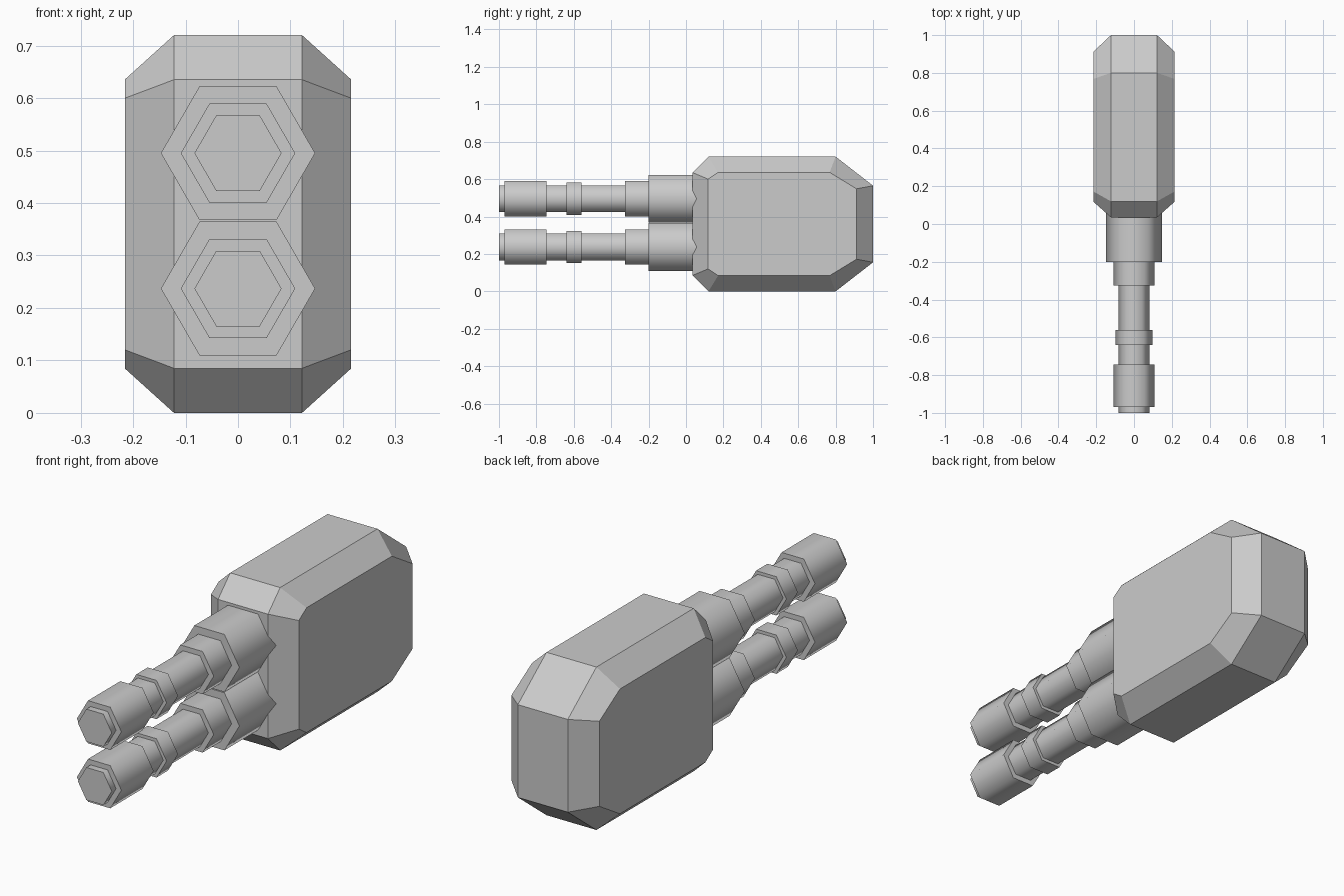
import bpy, bmesh, math

cube = bpy.data.objects.get("Cube")
if cube:
    bpy.data.objects.remove(cube, do_unlink=True)

grey = bpy.data.materials.new("plain grey")
grey.use_nodes = True
grey.diffuse_color = (0.6, 0.6, 0.6, 1)
grey.node_tree.nodes["Principled BSDF"].inputs["Base Color"].default_value = (0.6, 0.6, 0.6, 1)


def finish(bm, name):
    bmesh.ops.recalc_face_normals(bm, faces=bm.faces)
    mesh = bpy.data.meshes.new(name)
    bm.to_mesh(mesh)
    bm.free()
    mesh.materials.append(grey)
    obj = bpy.data.objects.new(name, mesh)
    bpy.context.collection.objects.link(obj)
    return obj


def bridge(bm, a, b):
    n = len(a)
    for i in range(n):
        bm.faces.new((a[i], a[(i + 1) % n], b[(i + 1) % n], b[i]))


# Chamfered housing: wide central outline narrowing to a smaller flat on each side
MID = 0.36
core = [(0.035, 0.275), (0.12, 0.36), (0.80, 0.36), (1.0, 0.205)]
flat = [(0.118, 0.24), (0.172, 0.276), (0.768, 0.276), (0.912, 0.188)]


def outline(bm, x, half):
    pts = half + [(y, -z) for y, z in reversed(half)]
    return [bm.verts.new((x, y, MID + z)) for y, z in pts]


bm = bmesh.new()
rings = [outline(bm, x, p) for x, p in
         ((-0.215, flat), (-0.122, core), (0.122, core), (0.215, flat))]
for a, b in zip(rings, rings[1:]):
    bridge(bm, a, b)
bm.faces.new(rings[0])
bm.faces.new(rings[-1])
finish(bm, "housing")

# Stepped six-sided barrels: (start y, end y, radius) from muzzle to base
steps = [(-1.0, -0.97, 0.083), (-0.97, -0.745, 0.109), (-0.745, -0.64, 0.083),
         (-0.64, -0.56, 0.099), (-0.56, -0.325, 0.083), (-0.325, -0.20, 0.109),
         (-0.20, 0.10, 0.147)]


def barrel(name, z):
    bm = bmesh.new()
    loops = []
    for y0, y1, r in steps:
        for y in (y0, y1):
            loops.append([bm.verts.new((r * math.cos(k * math.pi / 3), y,
                                        z + r * math.sin(k * math.pi / 3)))
                          for k in range(6)])
    for a, b in zip(loops, loops[1:]):
        bridge(bm, a, b)
    bm.faces.new(loops[0])
    bm.faces.new(loops[-1])
    obj = finish(bm, name)
    # Smooth around the barrel, sharp at each step
    bpy.ops.object.select_all(action='DESELECT')
    obj.select_set(True)
    bpy.context.view_layer.objects.active = obj
    bpy.ops.object.shade_smooth_by_angle(angle=math.radians(70))


barrel("upper_barrel", 0.495)
barrel("lower_barrel", 0.237)
